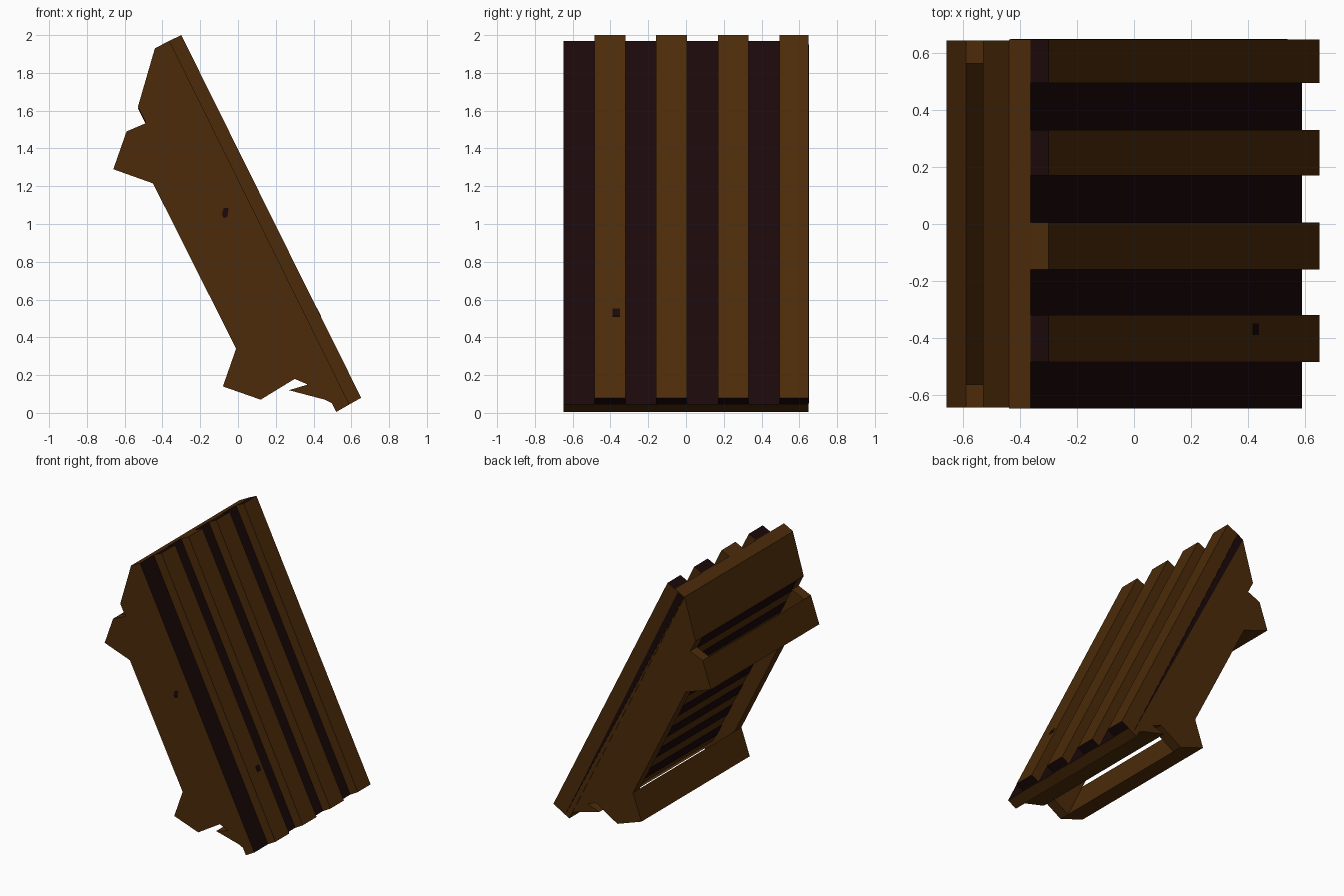
import bpy, bmesh
from mathutils import Vector

if "Cube" in bpy.data.objects:
    bpy.data.objects.remove(bpy.data.objects["Cube"])


def material(name, rgb):
    m = bpy.data.materials.new(name)
    m.diffuse_color = (*rgb, 1)
    m.use_nodes = True
    m.node_tree.nodes["Principled BSDF"].inputs["Base Color"].default_value = m.diffuse_color
    return m


BROWN = material("brown_wood", (0.072, 0.024, 0.0028))
DARK = material("dark_wood", (0.0108, 0.0026, 0.0028))
FACE = Vector((0.895, 0, 0.445))     # direction the leaning front faces
ALONG = Vector((-0.445, 0, 0.895))   # direction up the lean


def prism(name, profile, y0, y1, dark_rule=None):
    """Extrude an x-z profile along y; faces picked by the rule become dark."""
    bm = bmesh.new()
    face = bm.faces.new([bm.verts.new((x, y0, z)) for x, z in profile])
    ext = bmesh.ops.extrude_face_region(bm, geom=[face])
    moved = [v for v in ext["geom"] if isinstance(v, bmesh.types.BMVert)]
    bmesh.ops.translate(bm, verts=moved, vec=(0, y1 - y0, 0))
    bmesh.ops.recalc_face_normals(bm, faces=bm.faces)
    bm.normal_update()
    if dark_rule:
        for f in bm.faces:
            f.material_index = int(dark_rule(f.normal))
    me = bpy.data.meshes.new(name)
    bm.to_mesh(me)
    bm.free()
    me.materials.append(BROWN)
    me.materials.append(DARK)
    ob = bpy.data.objects.new(name, me)
    bpy.context.collection.objects.link(ob)
    return ob


# Thick slab behind the front boards, with bevelled top and lower lip
slab = [(-0.44, 1.93), (-0.53, 1.62), (0.17, 0.22), (0.30, 0.18),
        (0.37, 0.15), (0.27, 0.12), (0.46, 0.07), (0.50, 0.05)]
prism("slab", slab, -0.645, 0.645)

# Dark stripes running across the back of the slab
start, down, out = Vector((-0.53, 0, 1.62)), -ALONG, -FACE
for i in range(8):
    a = start + down * (0.2 * i + 0.005)
    b = a + down * 0.1
    corners = [a, b, b + out * 0.003, a + out * 0.003]
    prism(f"back_stripe_{i}", [(p.x, p.z) for p in corners], -0.56, 0.56,
          lambda n: True)

# Rear frame: two rails with stepped feet and two wedge beams between them
rail = [(-0.483, 1.536), (-0.59, 1.49), (-0.66, 1.29), (-0.45, 1.215),
        (-0.01, 0.34), (-0.08, 0.14), (0.12, 0.07), (0.30, 0.18), (-0.13, 0.82)]
prism("rear_rail_near", rail, -0.645, -0.565)
prism("rear_rail_far", rail, 0.565, 0.645)
prism("middle_beam", [(-0.59, 1.49), (-0.66, 1.29), (-0.45, 1.215)], -0.565, 0.565)
prism("lower_beam", [(-0.01, 0.34), (-0.08, 0.14), (0.12, 0.07)], -0.565, 0.565)

# Front panel of alternating boards, with raised slats on every second one
board = [(-0.44, 1.93), (-0.363, 1.97), (0.59, 0.045), (0.52, 0.005)]
slat = [(-0.363, 1.97), (-0.30, 2.0), (0.652, 0.08), (0.59, 0.045)]
edges = [-0.648, -0.485, -0.32, -0.16, 0.005, 0.17, 0.33, 0.495, 0.648]
for i, (y0, y1) in enumerate(zip(edges, edges[1:])):
    if i % 2 == 0:
        prism(f"recessed_board_{i}", board, y0, y1,
              lambda n: abs(n.dot(FACE)) > 0.9)
    else:
        prism(f"backing_board_{i}", board, y0, y1)
        prism(f"raised_slat_{i}", slat, y0, y1,
              lambda n, i=i: n.dot(ALONG) < -0.8 or (i != 3 and n.dot(ALONG) > 0.8))

# Thin tapering dark seam on the far side
prism("side_seam", [(-0.435, 1.925), (-0.385, 1.95), (0.54, 0.05)],
      0.645, 0.651, lambda n: True)

# Small knots in the wood
prism("rail_knot", [(-0.075, 1.03), (-0.055, 1.04), (-0.05, 1.085),
                    (-0.075, 1.085), (-0.085, 1.05)], -0.648, -0.645, lambda n: True)
prism("slat_knot", [(0.415, 0.55), (0.42, 0.552), (0.44, 0.512), (0.435, 0.51)],
      -0.39, -0.35, lambda n: True)
